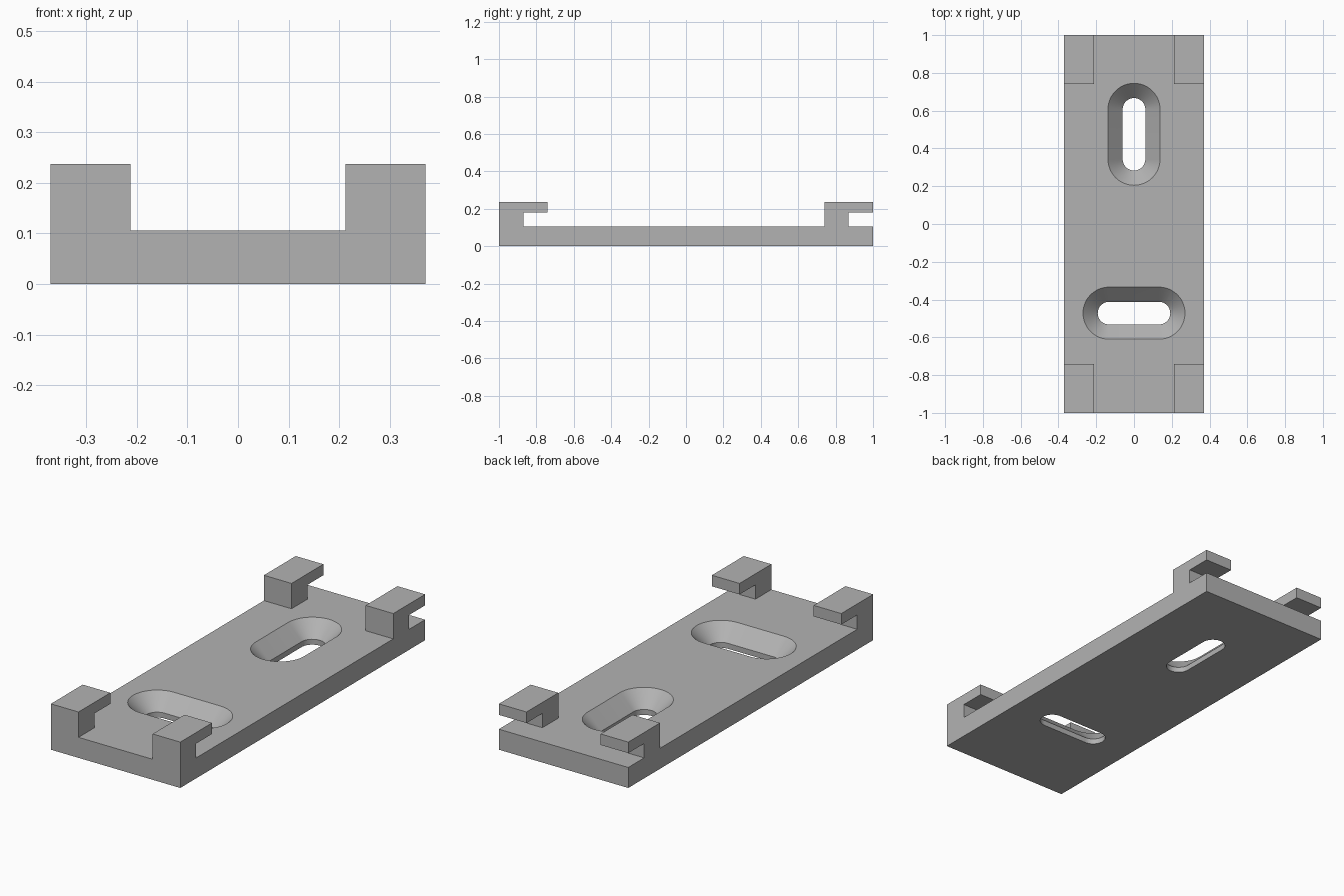
import bpy, bmesh, math

if "Cube" in bpy.data.objects:
    bpy.data.objects.remove(bpy.data.objects["Cube"], do_unlink=True)

HALF_W = 0.37      # half width of the plate
GAP = 0.212        # half distance between left and right hooks
PLATE = 0.106      # plate thickness
UNDER = 0.18       # underside of the hook arms
TOP = 0.237        # top of the hooks

grey = bpy.data.materials.new("plain grey")
grey.use_nodes = True
colour = (0.45, 0.45, 0.45, 1)
grey.diffuse_color = colour
grey.node_tree.nodes["Principled BSDF"].inputs["Base Color"].default_value = colour


def loft(name, rings):
    """Closed solid through rings of matching points."""
    bm = bmesh.new()
    loops = [[bm.verts.new(p) for p in ring] for ring in rings]
    n = len(loops[0])
    for a, b in zip(loops, loops[1:]):
        for i in range(n):
            j = (i + 1) % n
            bm.faces.new((a[i], a[j], b[j], b[i]))
    bm.faces.new(loops[0][::-1])
    bm.faces.new(loops[-1])
    bmesh.ops.recalc_face_normals(bm, faces=bm.faces[:])
    mesh = bpy.data.meshes.new(name)
    bm.to_mesh(mesh)
    bm.free()
    mesh.materials.append(grey)
    obj = bpy.data.objects.new(name, mesh)
    bpy.context.collection.objects.link(obj)
    return obj


def slot_ring(cy, radius, z, along_y, half=0.132, steps=24):
    """Outline of a round-ended slot."""
    pts = []
    for end in (0, 1):
        for i in range(steps + 1):
            a = math.pi * (end + i / steps) - math.pi / 2
            u = radius * math.cos(a) + (half if end == 0 else -half)
            v = radius * math.sin(a)
            pts.append((-v, cy + u, z) if along_y else (u, cy + v, z))
    return pts


def cut(target, cutter):
    mod = target.modifiers.new("cut", "BOOLEAN")
    mod.operation = "DIFFERENCE"
    mod.solver = "EXACT"
    mod.object = cutter
    cutter.hide_render = True
    bpy.context.view_layer.objects.active = target
    bpy.ops.object.modifier_apply(modifier=mod.name)
    bpy.data.objects.remove(cutter, do_unlink=True)


# Plate with hooks: one side profile across the full width
profile = [(-1, 0), (1, 0), (1, PLATE), (0.87, PLATE), (0.87, UNDER), (1, UNDER),
           (1, TOP), (0.74, TOP), (0.74, PLATE), (-0.87, PLATE), (-0.87, UNDER),
           (-0.74, UNDER), (-0.74, TOP), (-1, TOP)]
plate = loft("mounting_plate", [[(x, y, z) for y, z in profile] for x in (-HALF_W, HALF_W)])

# Channel that splits each end into two hooks
box = [(-1.1, PLATE), (1.1, PLATE), (1.1, 0.4), (-1.1, 0.4)]
cut(plate, loft("channel_cutter", [[(x, y, z) for y, z in box] for x in (-GAP, GAP)]))

# Countersunk slots, lengthwise at the back and crosswise at the front
for cy, along_y in ((0.475, True), (-0.472, False)):
    steps = [(0.06, -0.1), (0.06, 0.028), (0.138, PLATE), (0.158, PLATE + 0.02)]
    cut(plate, loft("slot_cutter", [slot_ring(cy, r, z, along_y) for r, z in steps]))

bpy.ops.object.select_all(action="DESELECT")
plate.select_set(True)
bpy.context.view_layer.objects.active = plate
bpy.ops.object.shade_smooth_by_angle(angle=math.radians(30))
